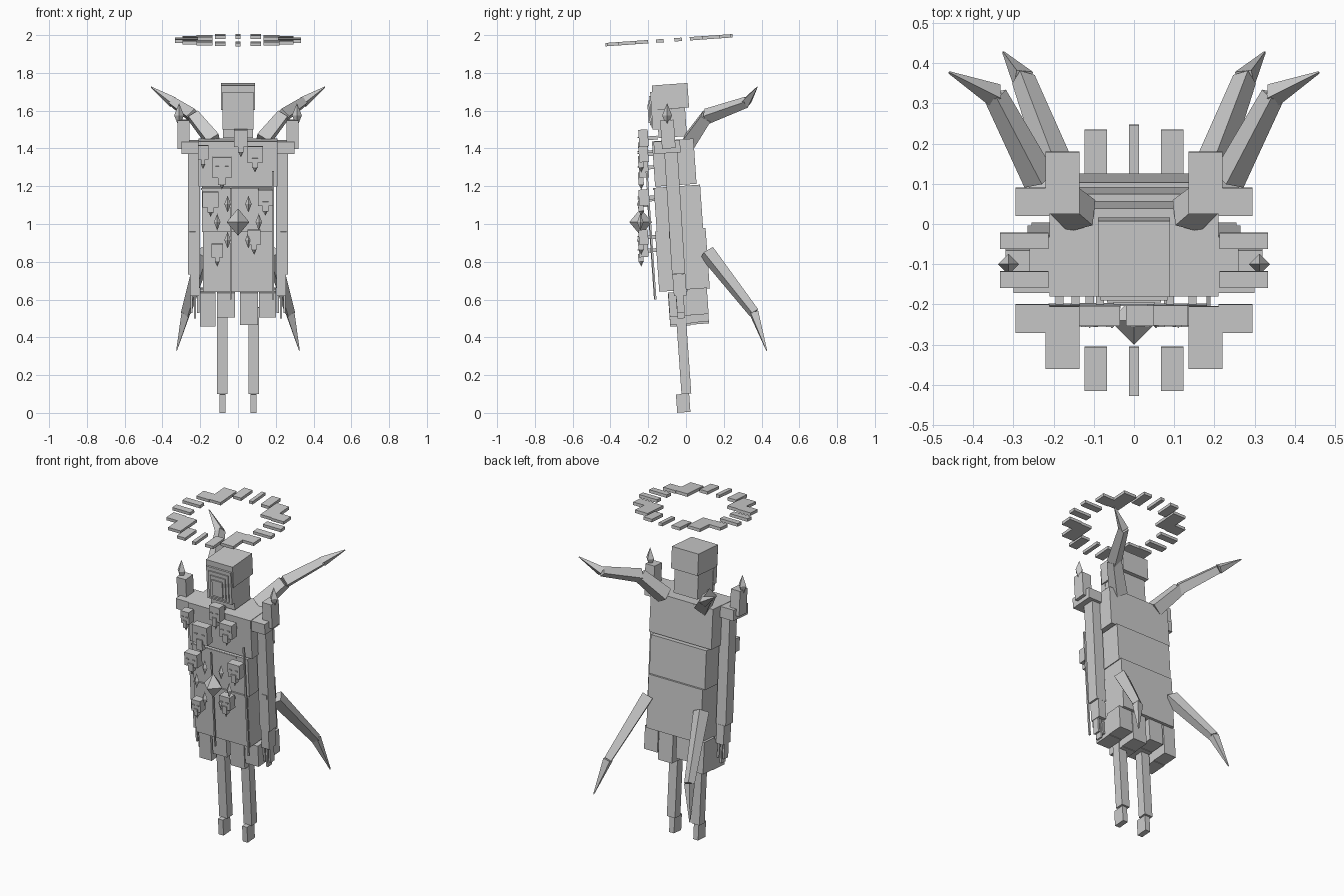
import bpy, bmesh, math
from mathutils import Matrix, Vector

cube = bpy.data.objects.get("Cube")
if cube:
    bpy.data.objects.remove(cube)

GREY = (0.6, 0.6, 0.6, 1)
stone = bpy.data.materials.new("pale_grey")
stone.use_nodes = True
stone.diffuse_color = GREY
stone.node_tree.nodes["Principled BSDF"].inputs["Base Color"].default_value = GREY
LEAN = math.radians(4)


def finish(name, bm):
    mesh = bpy.data.meshes.new(name)
    bm.to_mesh(mesh)
    bm.free()
    mesh.materials.append(stone)
    ob = bpy.data.objects.new(name, mesh)
    bpy.context.collection.objects.link(ob)
    return ob


def box(name, x, y, z, lean=LEAN):
    """Box from (low, high) spans, leaning forward about its centre."""
    spans = (x, y, z)
    centre = Vector([(a + b) / 2 for a, b in spans])
    size = [b - a for a, b in spans] + [1]
    bm = bmesh.new()
    bmesh.ops.create_cube(bm, size=1, matrix=Matrix.Translation(centre)
                          @ Matrix.Rotation(lean, 4, 'X') @ Matrix.Diagonal(size))
    return finish(name, bm)


def gem(name, centre, width, height):
    """Octahedron with half width and half height."""
    bm = bmesh.new()
    bmesh.ops.create_uvsphere(bm, u_segments=4, v_segments=2, radius=1,
                              matrix=Matrix.Translation(centre)
                              @ Matrix.Diagonal((width, width, height, 1)))
    return finish(name, bm)


def limb(name, points, radii):
    """Four-sided tapering segments joined end to end."""
    bm = bmesh.new()
    for a, b, r1, r2 in zip(points, points[1:], radii, radii[1:]):
        a, b = Vector(a), Vector(b)
        turn = (b - a).to_track_quat('Z', 'Y').to_matrix().to_4x4()
        bmesh.ops.create_cone(bm, cap_ends=True, segments=4, radius1=r1, radius2=r2,
                              depth=(b - a).length,
                              matrix=Matrix.Translation((a + b) / 2) @ turn)
    return finish(name, bm)


def span(side, a, b):
    return tuple(sorted((side * a, side * b)))


# Robed body
box("chest", (-.21, .21), (-.172, .048), (1.205, 1.44))
box("waist", (-.19, .185), (-.163, .083), (.965, 1.2))
box("lower_robe", (-.185, .18), (-.153, .115), (.65, .97))
box("collar", (-.21, .21), (-.18, .04), (1.425, 1.445))
box("waist_band", (-.195, .11), (-.175, -.16), (1.18, 1.19))

# Uneven blocks below the robe
for x, z in (((-.2, -.12), .46), ((-.11, -.015), .51), ((.01, .105), .47), ((.11, .2), .51)):
    box("skirt_block_front", x, (-.09, .02), (z, .64))
    box("skirt_block_back", x, (.01, .115), (z + .01, .66))

# Head with stepped face
box("neck_block", (-.08, .08), (-.15, .0), (1.46, 1.61))
box("head", (-.09, .09), (-.177, .012), (1.61, 1.74))
for i in range(4):
    w, top = .083 - i * .016, 1.70 - i * .022
    box("face_step", (-w, w), (-.183 - i * .006, -.15), (1.5 + i * .012, top))

# Legs, arms, shoulders and shoulder candles
for side in (1, -1):
    box("leg", span(side, .055, .11), (-.04, .012), (.1, .56))
    box("foot", span(side, .065, .098), (-.05, .02), (.003, .1))
    box("shoulder", span(side, .16, .3), (-.17, -.03), (1.375, 1.44))
    box("arm", span(side, .2, .265), (-.095, -.025), (.735, 1.4), LEAN * .9)
    box("arm_stud", span(side, .225, .257), (-.09, -.06), (.925, .96))
    box("hand", span(side, .205, .255), (-.068, .0), (.62, .735))
    for k in range(3):
        x = .205 + k * .018
        box("finger", span(side, x, x + .011), (-.05, -.01), (.5 + abs(k - 1) * .03, .63))
    box("candle", span(side, .258, .32), (-.132, -.06), (1.4, 1.55))
    gem("flame", (side * .312, -.1, 1.575), .026, .065)

    # Jointed spikes on the back
    limb("upper_spike", [(side * .13, .02, 1.44), (side * .235, .11, 1.57),
                         (side * .345, .32, 1.645), (side * .46, .377, 1.725)],
         [.052, .042, .03, .003])
    limb("lower_spike", [(side * .18, .11, .85), (side * .275, .36, .53),
                         (side * .325, .427, .33)], [.045, .03, .003])

# Hanging ribbons
box("centre_ribbon", (-.042, -.034), (-.19, -.18), (.6, 1.19))
box("side_ribbon", (.18, .19), (-.19, -.18), (.6, 1.28))

# Small masks hung over the front: x, z, width, height
MASKS = ((-.185, 1.38, .055, .075), (-.085, 1.3, .1, .11), (.015, 1.455, .07, .09),
         (.09, 1.37, .085, .085), (-.145, 1.13, .085, .08), (.145, 1.14, .08, .085),
         (-.11, .86, .06, .07), (.085, .93, .07, .08))
for x, z, w, h in MASKS:
    y = -.225
    box("mask", (x - w / 2, x + w / 2), (y - .025, y + .025), (z - h / 2, z + h / 2))
    box("mask_chin", (x - w * .2, x + w * .2), (y - .028, y), (z - h * .85, z - h * .25))
    gem("mask_drop", (x, y - .012, z - h * .85), .012, .025)
    box("mask_cord", (x - .01, x + .01), (y, -.15), (z - .01, z + .01))
    for s in (1, -1):
        cx = x + s * w * .25
        box("mask_eye", (cx - w * .1, cx + w * .1), (y - .031, y - .022), (z, z + .006))

# Central crystal and its ring of shards
gem("heart_crystal", (0, -.24, 1.01), .06, .072)
for i in range(6):
    a = i * math.tau / 6
    gem("shard", (.11 * math.cos(a), -.242, 1.01 + .11 * math.sin(a)), .017, .045)

# Tilted halo of stepped blocks
HALO = ((.067, .123, .125, .235), (.135, .22, .085, .18), (.135, .22, .025, .09),
        (.21, .295, .02, .09), (.213, .333, -.062, -.022))
MID = -.09


def halo_block(x, y0, y1):
    z = 1.973 + ((y0 + y1) / 2 - MID) * .07
    box("halo_block", x, (y0, y1), (z - .009, z + .009))


for side in (1, -1):
    for x0, x1, y0, y1 in HALO:
        halo_block(span(side, x0, x1), y0, y1)
        halo_block(span(side, x0, x1), 2 * MID - y1, 2 * MID - y0)
halo_block((-.012, .012), .125, .247)
halo_block((-.012, .012), -.427, -.305)
